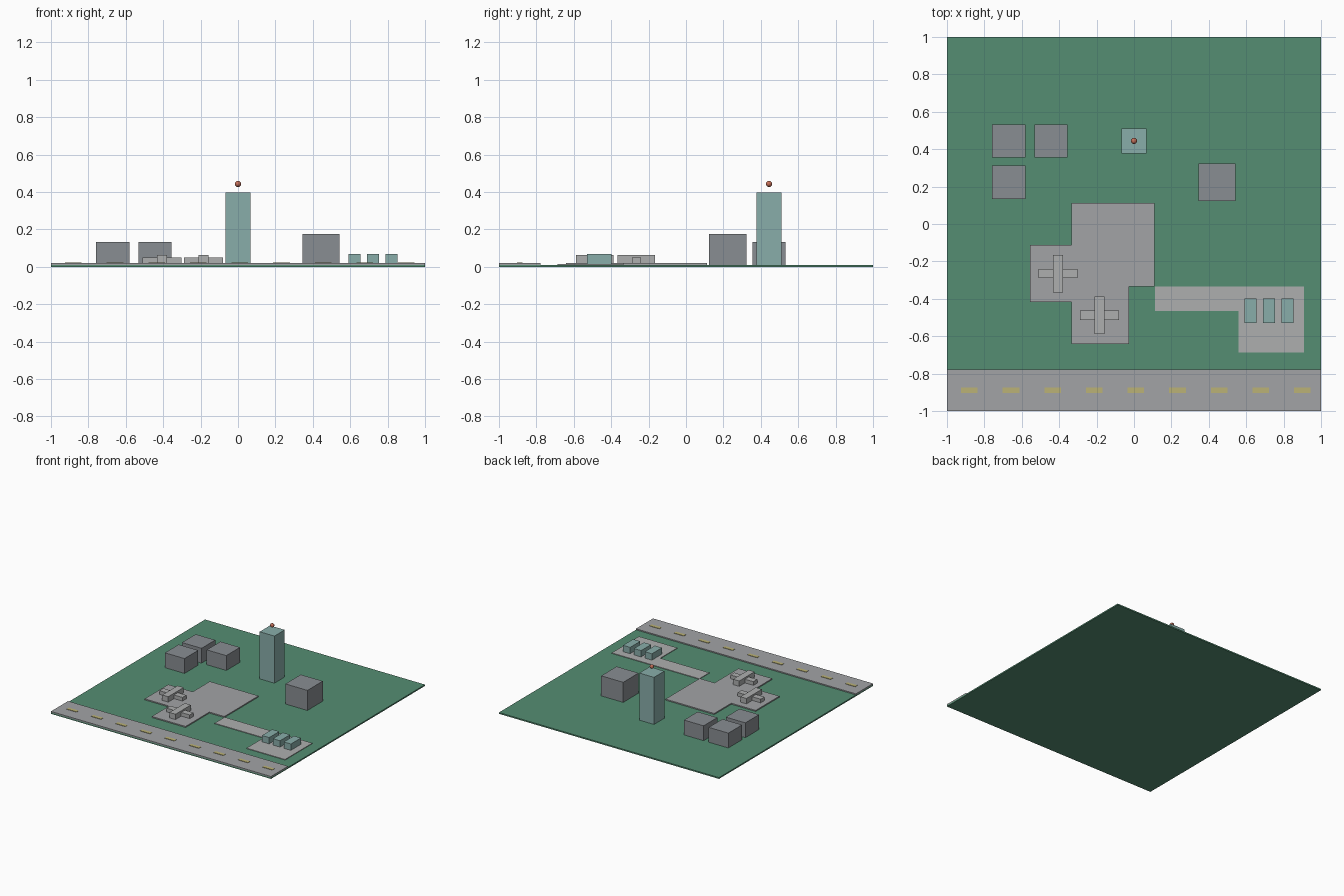
import bpy, bmesh
from mathutils import Vector

if "Cube" in bpy.data.objects:
    bpy.data.objects.remove(bpy.data.objects["Cube"])


def material(name, r, g, b):
    m = bpy.data.materials.new(name)
    m.diffuse_color = (r, g, b, 1)
    m.use_nodes = True
    m.node_tree.nodes["Principled BSDF"].inputs["Base Color"].default_value = m.diffuse_color
    return m


GREEN = material("grass_green", 0.09, 0.27, 0.17)
GREY = material("asphalt_grey", 0.36, 0.37, 0.38)
LIGHT = material("pavement_grey", 0.42, 0.43, 0.43)
DARK = material("building_grey", 0.25, 0.27, 0.29)
TEAL = material("glass_teal", 0.25, 0.42, 0.40)
YELLOW = material("paint_yellow", 0.50, 0.45, 0.18)
RED = material("beacon_red", 0.55, 0.16, 0.10)


def finish(name, bm, mat):
    bmesh.ops.recalc_face_normals(bm, faces=bm.faces)
    mesh = bpy.data.meshes.new(name)
    bm.to_mesh(mesh)
    bm.free()
    mesh.materials.append(mat)
    ob = bpy.data.objects.new(name, mesh)
    bpy.context.collection.objects.link(ob)
    return ob


def slab(name, outline, z0, z1, mat):
    """Extrude a flat outline from z0 up to z1."""
    bm = bmesh.new()
    face = bm.faces.new([bm.verts.new((x, y, z0)) for x, y in outline])
    res = bmesh.ops.extrude_face_region(bm, geom=[face], use_keep_orig=True)
    top = [v for v in res["geom"] if isinstance(v, bmesh.types.BMVert)]
    bmesh.ops.translate(bm, verts=top, vec=Vector((0, 0, z1 - z0)))
    return finish(name, bm, mat)


def box(name, cx, cy, sx, sy, z0, z1, mat):
    x, y = sx / 2, sy / 2
    return slab(name, [(cx - x, cy - y), (cx + x, cy - y),
                       (cx + x, cy + y), (cx - x, cy + y)], z0, z1, mat)


G = 0.011      # ground top
PAVED = 0.020  # road and apron top
LOT = 0.016    # car park top

# Ground and road with its centre dashes
box("ground", 0, 0, 2, 2, 0, G, GREEN)
box("road", 0, -0.889, 2, 0.222, G, PAVED, GREY)
for i in range(9):
    box(f"road_dash_{i + 1}", -0.88 + i * 0.2225, -0.889, 0.089, 0.028,
        PAVED, PAVED + 0.003, YELLOW)

# Aircraft apron with two stands
slab("apron", [(-0.334, 0.111), (-0.334, -0.111), (-0.556, -0.111),
               (-0.556, -0.418), (-0.334, -0.418), (-0.334, -0.642),
               (-0.027, -0.642), (-0.027, -0.333), (0.109, -0.333),
               (0.109, 0.111)], G, PAVED, GREY)

# Access path and car park
slab("car_park", [(0.113, -0.334), (0.113, -0.464), (0.559, -0.464),
                  (0.559, -0.687), (0.909, -0.687), (0.909, -0.334)],
     G, LOT, LIGHT)

# Parked planes: fuselage crossed by a lower wing
for i, (x, y) in enumerate([(-0.406, -0.265), (-0.185, -0.487)]):
    box(f"plane_fuselage_{i + 1}", x, y, 0.055, 0.2, PAVED, 0.064, LIGHT)
    box(f"plane_wing_{i + 1}", x, y, 0.209, 0.05, PAVED, 0.050, LIGHT)

# Parked cars
for i in range(3):
    box(f"car_{i + 1}", 0.622 + i * 0.099, -0.465, 0.065, 0.131, LOT, 0.068, TEAL)

# Hangars and terminal
for i, (x, y) in enumerate([(-0.669, 0.444), (-0.444, 0.444), (-0.669, 0.223)]):
    box(f"hangar_{i + 1}", x, y, 0.178, 0.178, G, 0.133, DARK)
box("terminal", 0.444, 0.224, 0.2, 0.2, G, 0.176, DARK)

# Control tower with a beacon floating above
box("control_tower", 0, 0.444, 0.134, 0.134, G, 0.398, TEAL)
bm = bmesh.new()
bmesh.ops.create_uvsphere(bm, u_segments=12, v_segments=8, radius=0.0165)
bmesh.ops.translate(bm, verts=bm.verts, vec=Vector((0, 0.444, 0.443)))
finish("tower_beacon", bm, RED)
